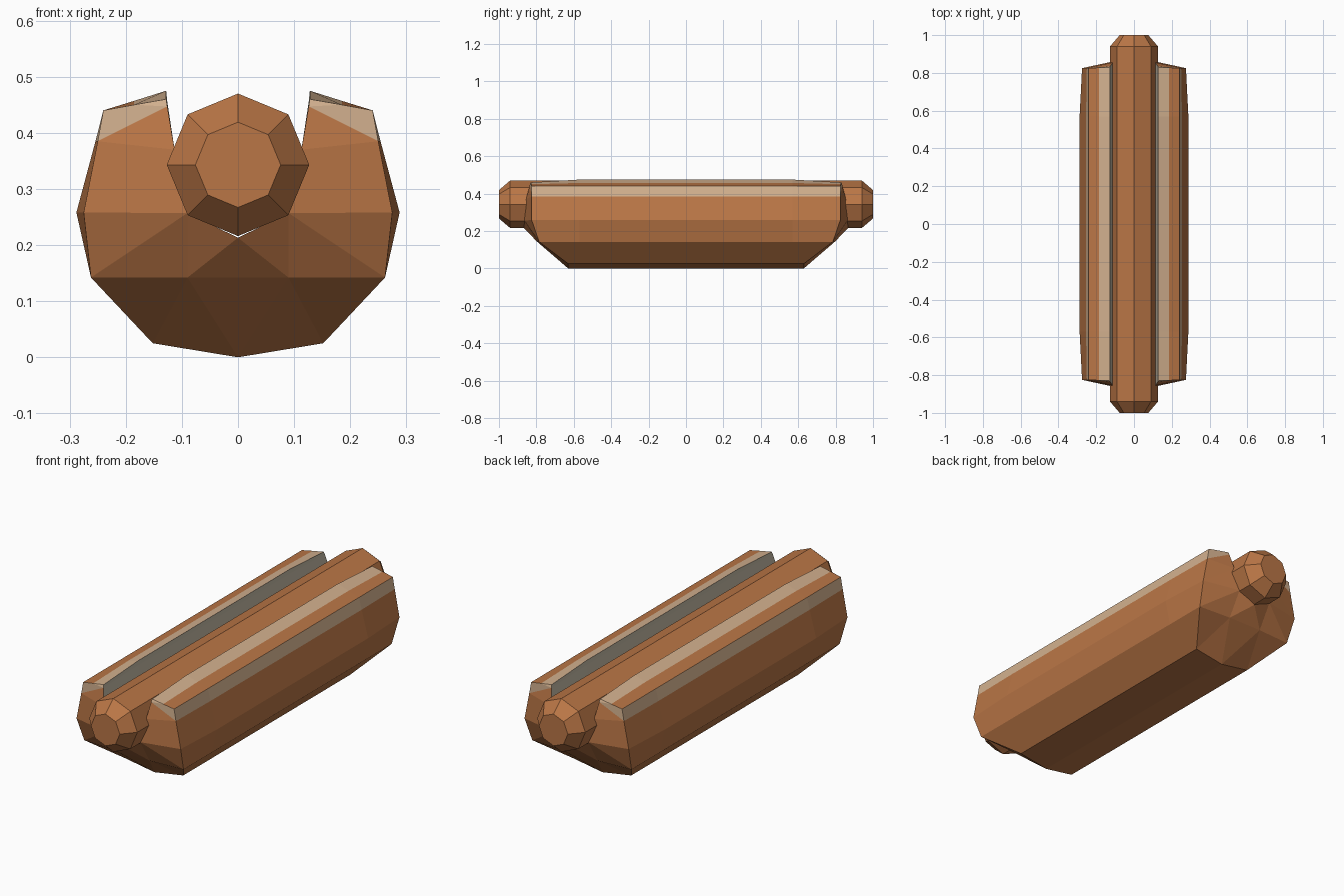
import bpy, bmesh, math

if "Cube" in bpy.data.objects:
    bpy.data.objects.remove(bpy.data.objects["Cube"])


def material(name, rgb):
    m = bpy.data.materials.new(name)
    lin = [(c / 255 / 12.92) if c < 11 else ((c / 255 + 0.055) / 1.055) ** 2.4 for c in rgb]
    m.diffuse_color = (*lin, 1)
    m.use_nodes = True
    m.node_tree.nodes["Principled BSDF"].inputs["Base Color"].default_value = m.diffuse_color
    return m


brown = material("baked_brown", (186, 118, 70))
sausage_brown = material("sausage_brown", (186, 118, 70))
tan = material("toasted_tan", (210, 176, 142))
cream = material("bread_cream", (198, 188, 168))


def finish(name, bm, mats):
    bmesh.ops.recalc_face_normals(bm, faces=bm.faces)
    me = bpy.data.meshes.new(name)
    bm.to_mesh(me)
    bm.free()
    for m in mats:
        me.materials.append(m)
    ob = bpy.data.objects.new(name, me)
    bpy.context.collection.objects.link(ob)
    return ob


# sausage: eight-sided bar with chamfered ends
bm = bmesh.new()
rings = []
for y, r in ((-1, 0.076), (-0.94, 0.127), (0.94, 0.127), (1, 0.076)):
    rings.append([bm.verts.new((r * math.sin(i * math.pi / 4), y,
                                0.343 + r * math.cos(i * math.pi / 4))) for i in range(8)])
for a, b in zip(rings, rings[1:]):
    for i in range(8):
        j = (i + 1) % 8
        bm.faces.new((a[i], a[j], b[j], b[i]))
bm.faces.new(rings[0])
bm.faces.new(rings[-1])
finish("sausage", bm, [sausage_brown])

# bun: half profile, (x middle, z middle, x end, z end, y end)
P = [(0, 0, 0, 0, 0.63),
     (0.152, 0.025, 0.152, 0.025, 0.63),
     (0.262, 0.142, 0.262, 0.142, 0.785),
     (0.288, 0.258, 0.275, 0.258, 0.825),
     (0.254, 0.385, 0.25, 0.385, 0.825),
     (0.24, 0.44, 0.24, 0.44, 0.825),
     (0.185, 0.457, 0.185, 0.45, 0.828),
     (0.128, 0.475, 0.128, 0.46, 0.83),
     (0.126, 0.455, 0.126, 0.447, 0.835),
     (0.113, 0.37, 0.113, 0.37, 0.855),
     (0.09, 0.257, 0.09, 0.257, 0.865),
     (0, 0.213, 0, 0.213, 0.865)]
# material of each lengthwise strip: 0 brown, 1 tan, 2 cream
STRIP = [0, 0, 0, 0, 1, 0, 1, 2, 2, 2, 2]
# end cap faces by profile index (12 is an extra point inside the cap)
CAP = [((0, 1, 12), 0), ((1, 2, 12), 0), ((2, 10, 12), 0), ((12, 10, 11), 0),
       ((2, 3, 10), 0), ((3, 9, 10), 0), ((3, 4, 9), 0), ((4, 8, 9), 0),
       ((4, 5, 6, 8), 1), ((6, 7, 8), 1)]

bm = bmesh.new()
rings = []
for s in (-1, 1):
    end = [bm.verts.new((xe, s * ye, ze)) for _, _, xe, ze, ye in P]
    mid = [bm.verts.new((xm, s * 0.57, zm)) for xm, zm, *_ in P]
    rings += [end, mid] if s < 0 else [mid, end]
    inner = bm.verts.new((0.09, s * 0.795, 0.142))
    low = bm.verts.new((0, s * 0.795, 0.142))
    pts = end + [inner, low]
    for ids, m in CAP + [((0, 12, 13), 0), ((13, 12, 11), 0)]:
        bm.faces.new([pts[i] for i in ids]).material_index = m
for a, b in zip(rings, rings[1:]):
    for i, m in enumerate(STRIP):
        bm.faces.new((a[i], a[i + 1], b[i + 1], b[i])).material_index = m
bun = finish("bun", bm, [brown, tan, cream])
mir = bun.modifiers.new("mirror", 'MIRROR')
mir.use_clip = True
